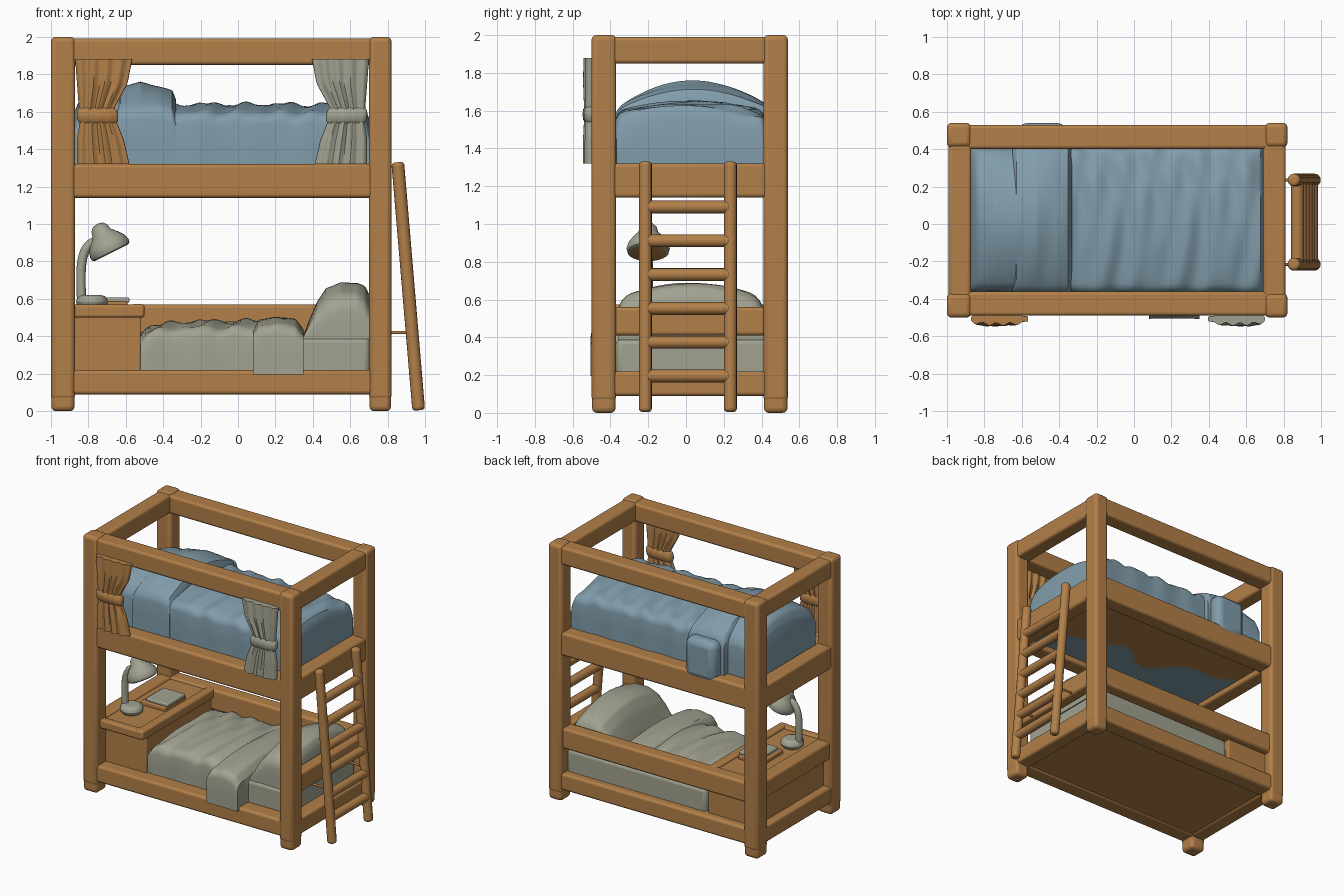
import bpy, bmesh, math
from mathutils import Vector

if "Cube" in bpy.data.objects:
    bpy.data.objects.remove(bpy.data.objects["Cube"])


def material(name, rgb):
    m = bpy.data.materials.new(name)
    m.use_nodes = True
    m.diffuse_color = (*rgb, 1)
    bsdf = m.node_tree.nodes["Principled BSDF"]
    bsdf.inputs["Base Color"].default_value = (*rgb, 1)
    bsdf.inputs["Roughness"].default_value = 0.8
    return m


WOOD = material("warm wood", (0.45, 0.215, 0.066))
BLUE = material("dusty blue cloth", (0.22, 0.335, 0.405))
GREY = material("sage grey cloth", (0.36, 0.365, 0.285))


def finish(name, bm, *mats):
    bmesh.ops.recalc_face_normals(bm, faces=bm.faces[:])
    me = bpy.data.meshes.new(name)
    bm.to_mesh(me)
    bm.free()
    for m in mats:
        me.materials.append(m)
    ob = bpy.data.objects.new(name, me)
    bpy.context.collection.objects.link(ob)
    return ob


def box(name, x, y, z, mat=WOOD, bevel=0.018):
    """Rounded box from (min, max) pairs."""
    bm = bmesh.new()
    bmesh.ops.create_cube(bm, size=1)
    for v in bm.verts:
        v.co = [a[0] + (c + 0.5) * (a[1] - a[0]) for c, a in zip(v.co, (x, y, z))]
    ob = finish(name, bm, mat)
    if bevel:
        mod = ob.modifiers.new("soft edges", "BEVEL")
        mod.width, mod.segments = bevel, 3
    return ob


def rod(name, a, b, r, mat=WOOD):
    a, b = Vector(a), Vector(b)
    bm = bmesh.new()
    bmesh.ops.create_cone(bm, cap_ends=True, segments=16, radius1=r, radius2=r, depth=(b - a).length)
    ob = finish(name, bm, mat)
    ob.location = (a + b) / 2
    ob.rotation_euler = (b - a).to_track_quat("Z", "Y").to_euler()
    mod = ob.modifiers.new("round ends", "BEVEL")
    mod.width, mod.segments = r * 0.5, 3
    return ob


def loft(name, rings, mats, end_mat=0):
    bm = bmesh.new()
    rows = [[bm.verts.new(p) for p in ring] for ring in rings]
    n = len(rows[0])
    for lo, hi in zip(rows, rows[1:]):
        for i in range(n):
            j = (i + 1) % n
            bm.faces.new((lo[i], lo[j], hi[j], hi[i]))
    bm.faces.new(rows[0])
    bm.faces.new(rows[-1]).material_index = end_mat
    return finish(name, bm, *mats)


def blend(table, x):
    """Interpolate rows (key, values...) at x."""
    for a, b in zip(table, table[1:]):
        if x <= b[0]:
            t = max(0, (x - a[0]) / (b[0] - a[0]))
            return [p + t * (q - p) for p, q in zip(a[1:], b[1:])]
    return table[-1][1:]


def section(half, rad, drop):
    """Half of a cloth cross-section: (offset from middle, amount below the top)."""
    side = [(half, drop), (half, (drop + rad) / 2)]
    arc = [(half - rad + rad * math.cos(a), rad - rad * math.sin(a)) for a in (0, 0.4, 0.8, 1.2, math.pi / 2)]
    flat = [((half - rad) * (1 - i / 9), 0) for i in range(1, 10)]
    return side + arc + flat


def bedding(name, table, y, z0, mat, wrinkle=0.0, stations=60, corner=0.05):
    """Domed cloth lofted along x; table rows are (x, edge height, crown height)."""
    x0, x1 = table[0][0], table[-1][0]
    mid, half = (y[0] + y[1]) / 2, (y[1] - y[0]) / 2
    rings = []
    for s in range(stations + 1):
        x = x0 + (x1 - x0) * s / stations
        edge, crown = blend(table, x)
        right = section(half, min(corner, (edge - z0) * 0.45), edge - z0)
        ring = []
        for off, below in right + [(-o, b) for o, b in reversed(right[:-1])]:
            v = off / half
            fold = math.sin(30 * x + 4 * v * v + 2 * v) + 0.6 * math.sin(47 * x - 3 * v)
            rise = (crown - edge) * (1 - v * v) + wrinkle * fold * (1 - below / (edge - z0))
            ring.append((x, mid + off + wrinkle * 0.4 * v * math.sin(23 * x), edge - below + rise))
        rings.append(ring)
    return loft(name, rings, [mat])


# Posts with slightly narrower feet
XS = {"left": (-1.0, -0.87), "right": (0.70, 0.82)}
YS = {"front": (-0.50, -0.37), "back": (0.41, 0.54)}
for sx, x in XS.items():
    for sy, y in YS.items():
        box(f"{sy}_{sx}_post", x, y, (0.06, 2.0), bevel=0.025)
        box(f"{sy}_{sx}_foot", (x[0] + .003, x[1] - .003), (y[0] + .003, y[1] - .003), (0, 0.14), bevel=0.025)

# Rails around the frame
for level, z in {"bottom": (0.09, 0.22), "middle": (1.14, 1.32), "top": (1.85, 1.99)}.items():
    for side, y in {"front": (-0.49, -0.36), "back": (0.40, 0.53)}.items():
        box(f"{level}_{side}_rail", (-0.94, 0.76), y, z)
    for side, x in {"left": (-0.99, -0.87), "right": (0.69, 0.81)}.items():
        box(f"{level}_{side}_rail", x, (-0.43, 0.47), z)
box("guard_back_rail", (-0.94, 0.76), (0.41, 0.52), (0.41, 0.57))
box("guard_left_rail", (-0.98, -0.87), (-0.43, 0.47), (0.43, 0.57))
box("guard_right_rail", (0.71, 0.80), (-0.43, 0.47), (0.41, 0.56))

# Bed bases; the upper one shows cloth through a wavy patch underneath
box("lower_base", (-0.92, 0.75), (-0.45, 0.48), (0.10, 0.20), bevel=0)
box("upper_base", (-0.92, 0.75), (-0.45, 0.48), (1.18, 1.31), bevel=0)
bm = bmesh.new()
bmesh.ops.create_grid(bm, x_segments=60, y_segments=36, size=0.5)
for v in bm.verts:
    v.co = (-0.085 + v.co.x * 1.55, 0.02 + v.co.y * 0.75, 1.177)
for f in bm.faces:
    c = f.calc_center_median()
    shore = -0.06 + 0.07 * math.sin(7 * c.x) + 0.05 * math.sin(13 * c.x + 1) - 0.18 * c.x
    f.material_index = 1 if c.y < shore else 0
finish("upper_base_underside", bm, WOOD, BLUE)

# Upper bedding
bedding("upper_blanket", [(-0.45, 1.59, 1.64), (0.3, 1.585, 1.64), (0.6, 1.58, 1.635),
                          (0.68, 1.56, 1.615), (0.70, 1.50, 1.55)], (-0.37, 0.42), 1.30, BLUE, 0.009, 90)
bedding("upper_blanket_fold", [(-0.65, 1.57, 1.69), (-0.63, 1.60, 1.73), (-0.52, 1.61, 1.76), (-0.42, 1.61, 1.735),
                               (-0.35, 1.60, 1.71), (-0.33, 1.55, 1.66)], (-0.375, 0.46), 1.305, BLUE, 0.002)
box("upper_fold_flap", (-0.62, -0.36), (0.40, 0.54), (1.27, 1.58), BLUE, 0.05)
bedding("upper_pillow", [(-0.87, 1.52, 1.61), (-0.84, 1.57, 1.68), (-0.74, 1.59, 1.73), (-0.60, 1.59, 1.74)],
        (-0.36, 0.41), 1.30, BLUE, 0.002, 24)

# Lower bedding
box("lower_mattress", (-0.50, 0.705), (-0.37, 0.47), (0.19, 0.395), GREY, 0.03)
bedding("lower_blanket", [(-0.52, 0.38, 0.40), (-0.49, 0.42, 0.45), (-0.3, 0.44, 0.48), (0.2, 0.44, 0.485)],
        (-0.375, 0.43), 0.21, GREY, 0.009, 80)
bedding("lower_blanket_fold", [(0.08, 0.41, 0.44), (0.11, 0.45, 0.49), (0.2, 0.46, 0.505), (0.31, 0.45, 0.49),
                               (0.35, 0.40, 0.44)], (-0.505, 0.41), 0.195, GREY, 0.003, 24)
bedding("lower_pillow", [(0.35, 0.40, 0.41), (0.38, 0.45, 0.49), (0.42, 0.53, 0.58), (0.47, 0.58, 0.655),
                         (0.55, 0.61, 0.69), (0.64, 0.60, 0.685), (0.68, 0.57, 0.665), (0.705, 0.52, 0.61)],
        (-0.36, 0.41), 0.385, GREY, 0.002, 36, 0.07)

# Desk at the foot of the lower bunk
box("desk_body", (-0.93, -0.52), (-0.39, 0.47), (0.20, 0.52), bevel=0.008)
box("desk_top", (-0.93, -0.50), (-0.45, 0.46), (0.50, 0.555), bevel=0.015)
box("desk_edge_bar", (-0.57, -0.50), (-0.46, 0.44), (0.505, 0.573), bevel=0.015)
box("desk_front_strip", (-0.89, -0.50), (-0.46, -0.40), (0.50, 0.57), bevel=0.015)
box("book_lower", (-0.80, -0.59), (-0.06, 0.20), (0.55, 0.585), WOOD, 0.008)
box("book_upper", (-0.77, -0.58), (-0.04, 0.18), (0.58, 0.607), GREY, 0.008)

# Desk lamp
rod("lamp_base", (-0.78, -0.2, 0.55), (-0.78, -0.2, 0.62), 0.085, GREY)
curve = bpy.data.curves.new("lamp_arm", "CURVE")
curve.dimensions, curve.bevel_depth, curve.bevel_resolution = "3D", 0.025, 4
curve.use_fill_caps = True
spline = curve.splines.new("NURBS")
path = [(-0.835, 0.59), (-0.845, 0.76), (-0.825, 0.88), (-0.77, 0.91), (-0.73, 0.91)]
spline.points.add(len(path) - 1)
for p, (x, z) in zip(spline.points, path):
    p.co = (x, -0.2, z, 1)
spline.use_endpoint_u = True
curve.materials.append(GREY)
bpy.context.collection.objects.link(bpy.data.objects.new("lamp_arm", curve))
profile = [(0.004, 0), (0.03, 0.006), (0.047, 0.025), (0.054, 0.055), (0.078, 0.08),
           (0.105, 0.115), (0.115, 0.145), (0.11, 0.165), (0.095, 0.172)]
axis, across = Vector((0.45, 0, -0.9)).normalized(), Vector((0.9, 0, 0.45)).normalized()
apex, side = Vector((-0.752, -0.2, 1.0)), Vector((0, 1, 0))
loft("lamp_shade", [[apex + axis * d + (across * math.cos(k * math.tau / 24) + side * math.sin(k * math.tau / 24)) * r
                     for k in range(24)] for r, d in profile], [GREY, WOOD], 1)

# Tied curtains: rows are (height, outer x, inner x, depth)
DRAPE = [(1.32, -0.86, -0.58, 0.03), (1.45, -0.86, -0.61, 0.03), (1.55, -0.845, -0.65, 0.026),
         (1.62, -0.85, -0.66, 0.026), (1.75, -0.86, -0.59, 0.03), (1.88, -0.87, -0.565, 0.028)]


def curtain_ring(z, mirror, grow=0.0, pleat=0.3):
    a, b, d = blend(DRAPE, z)
    ring = []
    for k in range(72):
        t = k * math.tau / 72
        u = math.cos(t)
        x = (a + b) / 2 + u * ((b - a) / 2 + grow)
        wave = 1 + pleat * math.sin(u * 13)
        y = -0.507 + math.copysign(abs(math.sin(t)) ** 0.5, math.sin(t)) * (d * wave + grow)
        ring.append((-0.17 - x if mirror else x, y, z))
    return ring


TIE = ((-0.04, 0), (-0.028, 0.01), (0, 0.014), (0.028, 0.01), (0.04, 0))
for label, mirror, mat in (("left", False, WOOD), ("right", True, GREY)):
    cloth = loft(f"{label}_curtain", [curtain_ring(1.32 + 0.02 * i, mirror) for i in range(29)], [mat, WOOD])
    tie = loft(f"{label}_curtain_tie", [curtain_ring(1.58 + dz, mirror, g, 0.05) for dz, g in TIE], [mat, WOOD])
    # The lining facing the bed is wood coloured
    for ob in (cloth, tie):
        for f in ob.data.polygons:
            f.material_index = 1 if f.center.y > -0.50 else 0


# Leaning ladder
def ladder_x(z):
    return 0.965 - 0.112 * z / 1.33


for label, y in (("front", -0.215), ("back", 0.235)):
    rod(f"ladder_{label}_stile", (ladder_x(0), y, 0.005), (ladder_x(1.33), y, 1.33), 0.034)
    rod(f"ladder_{label}_bracket", (0.80, y, 0.42), (0.93, y, 0.42), 0.008)
for i in range(6):
    z = 0.195 + 0.179 * i
    rod(f"ladder_rung_{i + 1}", (ladder_x(z), -0.22, z), (ladder_x(z), 0.24, z), 0.034)

# Smooth shading with crisp edges
bpy.ops.object.select_all(action="DESELECT")
for ob in bpy.context.scene.objects:
    if ob.type == "MESH":
        ob.select_set(True)
        bpy.context.view_layer.objects.active = ob
bpy.ops.object.shade_smooth_by_angle(angle=math.radians(40))
